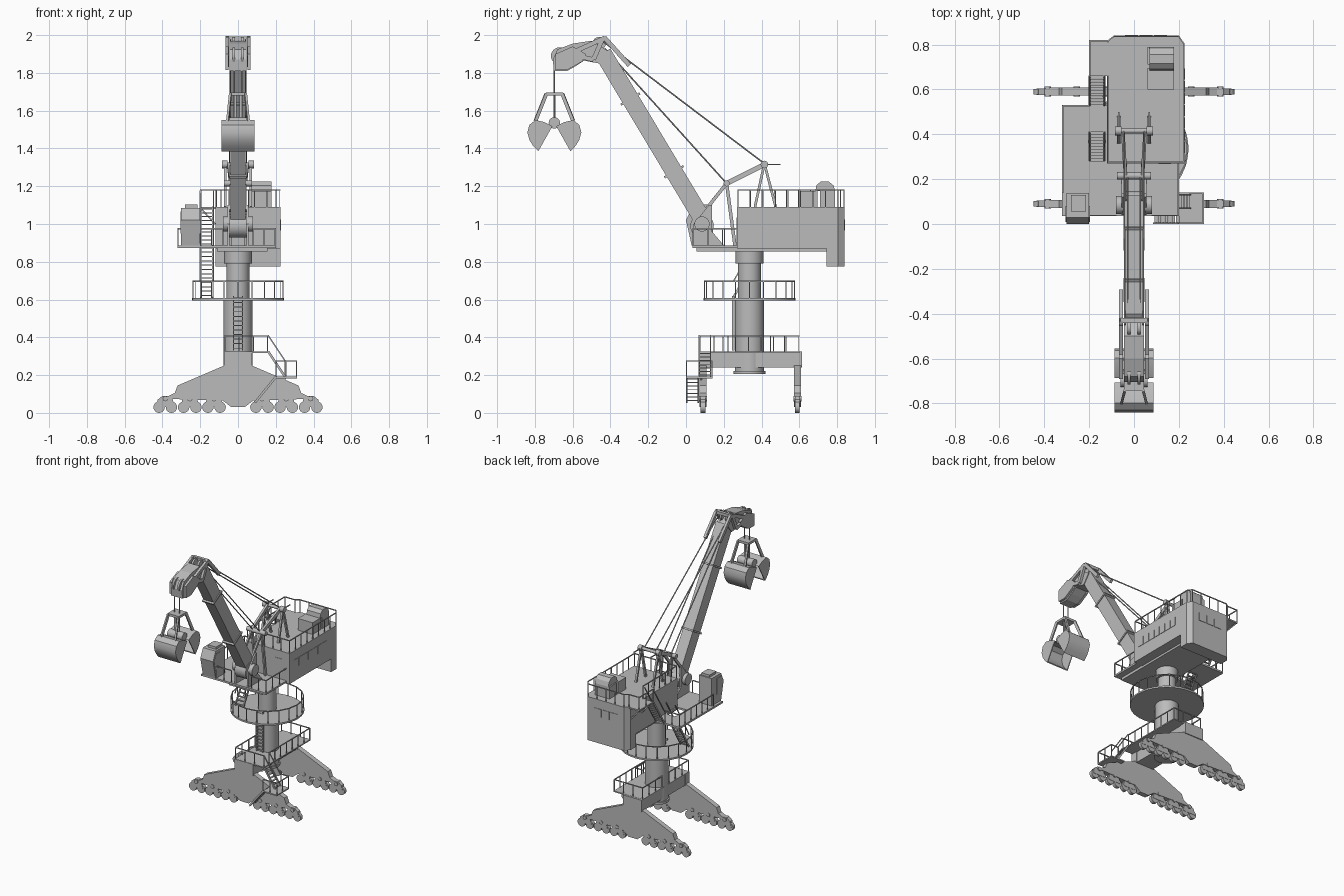
import bpy, bmesh, math
from mathutils import Vector as V, Matrix

grey = bpy.data.materials.new("plain grey")
grey.diffuse_color = (0.5, 0.5, 0.5, 1)


class Part:
    """Collects primitives into one named mesh object."""
    def __init__(self, name, smooth=True):
        self.name, self.smooth, self.bm = name, smooth, bmesh.new()

    def __enter__(self):
        return self

    def __exit__(self, *_):
        bmesh.ops.recalc_face_normals(self.bm, faces=self.bm.faces)
        me = bpy.data.meshes.new(self.name)
        self.bm.to_mesh(me)
        self.bm.free()
        me.materials.append(grey)
        ob = bpy.data.objects.new(self.name, me)
        bpy.context.collection.objects.link(ob)
        if self.smooth:
            bpy.ops.object.select_all(action='DESELECT')
            ob.select_set(True)
            bpy.context.view_layer.objects.active = ob
            bpy.ops.object.shade_smooth_by_angle(angle=math.radians(35))

    def frame(self, p, q):
        p, q = V(p), V(q)
        rot = (q - p).to_track_quat('Z', 'Y').to_matrix().to_4x4()
        return Matrix.Translation((p + q) / 2) @ rot, (q - p).length

    def box(self, x0, x1, y0, y1, z0, z1):
        m = Matrix.Translation(((x0 + x1) / 2, (y0 + y1) / 2, (z0 + z1) / 2))
        bmesh.ops.create_cube(self.bm, size=1, matrix=m @ Matrix.Diagonal((x1 - x0, y1 - y0, z1 - z0, 1)))

    def bar(self, p, q, w=0.006, h=None):
        m, n = self.frame(p, q)
        bmesh.ops.create_cube(self.bm, size=1, matrix=m @ Matrix.Diagonal((w, h or w, n, 1)))

    def cyl(self, p, q, r, n=24):
        m, d = self.frame(p, q)
        bmesh.ops.create_cone(self.bm, cap_ends=True, segments=n, radius1=r, radius2=r, depth=d, matrix=m)

    def prism(self, pts, axis, a, b):
        place = {'x': lambda u, v, t: (t, u, v), 'y': lambda u, v, t: (u, t, v), 'z': lambda u, v, t: (u, v, t)}[axis]
        lo, hi = [[self.bm.verts.new(place(u, v, t)) for u, v in pts] for t in (a, b)]
        self.bm.faces.new(lo)
        self.bm.faces.new(hi)
        for i in range(len(pts)):
            j = (i + 1) % len(pts)
            self.bm.faces.new((lo[i], lo[j], hi[j], hi[i]))

    def rail(self, pts, h=0.09, step=0.07):
        up = V((0, 0, h))
        for p, q in zip(pts, pts[1:]):
            p, q = V(p), V(q)
            self.bar(p + up, q + up)
            n = max(1, round((q - p).length / step))
            for i in range(n + 1):
                c = p.lerp(q, i / n)
                self.bar(c, c + up, 0.005)

    def stair(self, p, q, side, steps, tread=0.012):
        p, q, s = V(p), V(q), V(side)
        for k in (-1, 1):
            self.bar(p + s * k, q + s * k, 0.007, 0.012)
        for i in range(steps):
            c = p.lerp(q, (i + 0.5) / steps)
            self.bar(c - s, c + s, tread, 0.005)


CY = 0.336  # slewing axis

# Travelling legs, bogies and wheels
half = [(0.075, 0.325), (0.075, 0.25), (0.32, 0.145), (0.335, 0.105), (0.4, 0.075), (0.08, 0.065), (0.035, 0.03)]
profile = half + [(-x, z) for x, z in reversed(half)]
for tag, y in (("front", 0.09), ("rear", 0.59)):
    with Part(tag + "_leg", False) as p:
        p.prism(profile, 'y', y - 0.018, y + 0.018)
        p.box(-0.075, 0.075, y - 0.024, y + 0.024, 0.24, 0.325)
    with Part(tag + "_bogies") as p:
        for s in (-1, 1):
            for c in (0.127, 0.255, 0.385):
                p.prism([(s * c + u, v) for u, v in ((-.05, .03), (-.04, .07), (-.015, .09), (.015, .09), (.04, .07), (.05, .03))],
                        'y', y - 0.014, y + 0.014)
                p.cyl((s * c, y - 0.022, 0.075), (s * c, y + 0.022, 0.075), 0.014, 12)
                for d in (-0.0325, 0.0325):
                    p.cyl((s * c + d, y - 0.012, 0.03), (s * c + d, y + 0.012, 0.03), 0.03)

with Part("cross_beam", False) as p:
    p.box(-0.07, 0.07, 0.09, 0.59, 0.24, 0.318)
    p.box(-0.075, 0.16, 0.07, 0.6, 0.318, 0.326)

# Column
with Part("column") as p:
    for z0, z1, r in ((0.205, 0.222, 0.085), (0.222, 0.6, 0.077), (0.6, 0.79, 0.06), (0.79, 0.86, 0.073)):
        p.cyl((0, CY, z0), (0, CY, z1), r, 40)
with Part("column_ladder", False) as p:
    p.stair((0, 0.25, 0.33), (0, 0.25, 0.62), (0.024, 0, 0), 12, 0.006)

# Ring platform
with Part("ring_platform") as p:
    p.cyl((0, CY, 0.596), (0, CY, 0.608), 0.243, 48)
with Part("ring_rail", False) as p:
    p.rail([(0.238 * math.cos(a), CY + 0.238 * math.sin(a), 0.605) for a in (math.tau * i / 20 for i in range(21))], 0.092, 0.08)

# Access stairs and landing on the undercarriage
with Part("access_stairs", False) as p:
    p.box(0.2, 0.312, 0, 0.14, 0.183, 0.192)
    p.rail([(0.2, 0.003, 0.19), (0.309, 0.003, 0.19), (0.309, 0.137, 0.19), (0.25, 0.137, 0.19)], 0.085, 0.06)
    p.stair((0.09, 0.034, 0.055), (0.2, 0.034, 0.19), (0, 0.03, 0), 7)
    p.stair((0.25, 0.1, 0.19), (0.16, 0.1, 0.325), (0, 0.03, 0), 7)
    for y in (0.07, 0.13):
        p.bar((0.16, y, 0.41), (0.25, y, 0.275))
    for x in (0.1, 0.2):
        p.bar((x, 0.08, 0.1), (0.25, 0.08, 0.185), 0.01)
with Part("undercarriage_rail", False) as p:
    p.rail([(0.157, 0.13, 0.32), (0.157, 0.597, 0.32), (-0.07, 0.597, 0.32), (-0.07, 0.073, 0.32), (0.157, 0.073, 0.32)], 0.087)

# Slewing deck, with an opening for the lower stair
with Part("slewing_deck", False) as p:
    for x0, x1, y0, y1 in ((-0.32, -0.2, 0.035, 0.53), (-0.2, -0.13, 0.035, 0.28), (-0.2, -0.13, 0.41, 0.53), (-0.13, 0.2, 0.035, 0.53)):
        p.box(x0, x1, y0, y1, 0.874, 0.887)
    p.box(-0.11, 0.155, 0.055, 0.75, 0.855, 0.876)
with Part("deck_rail", False) as p:
    z = 0.885
    p.rail([(-0.2, 0.527, z), (-0.317, 0.527, z), (-0.317, 0.14, z)])
    p.rail([(-0.2, 0.038, z), (-0.08, 0.038, z)])
    p.rail([(0.08, 0.038, z), (0.197, 0.038, z), (0.197, 0.27, z)])

# Machinery house and counterweight
plan = [(-0.12, 0.27), (0.225, 0.27), (0.225, 0.805), (0.2, 0.84), (-0.09, 0.84), (-0.12, 0.805)]
with Part("machinery_house", False) as p:
    p.prism(plan, 'z', 0.87, 1.09)
with Part("counterweight", False) as p:
    p.prism([(-0.12, 0.745), (0.225, 0.745)] + plan[2:], 'z', 0.775, 0.872)
with Part("house_windows", False) as p:
    for i in range(7):
        y = 0.317 + i * 0.0545
        p.box(0.224, 0.228, y, y + 0.049, 0.966, 1.025)
    for i in range(3):
        p.box(-0.04 + i * 0.065, 0.018 + i * 0.065, 0.839, 0.843, 0.966, 1.025)
    p.box(0.11, 0.165, 0.267, 0.271, 0.975, 1.035)
with Part("side_walkway", False) as p:
    p.box(-0.2, -0.118, 0.66, 0.82, 1.08, 1.09)
    for y in (0.68, 0.8):
        p.bar((-0.195, y, 1.08), (-0.12, y, 1.0), 0.008)
with Part("roof_rail", False) as p:
    p.rail([(-0.197, 0.66, 1.09), (-0.197, 0.817, 1.09), (-0.115, 0.817, 1.09), (-0.09, 0.836, 1.09), (0.2, 0.836, 1.09),
            (0.221, 0.805, 1.09), (0.221, 0.275, 1.09), (-0.116, 0.275, 1.09), (-0.116, 0.66, 1.09)])
with Part("house_stairs", False) as p:
    for a, b, n in (((-0.165, 0.25, 0.61), (-0.165, 0.41, 0.885), 12), ((-0.165, 0.53, 0.885), (-0.165, 0.66, 1.09), 10)):
        p.stair(a, b, (0.032, 0, 0), n)
        for x in (-0.2, -0.13):
            p.bar((x, a[1], a[2] + 0.085), (x, b[1], b[2] + 0.085))
with Part("roof_units", False) as p:
    p.box(0.06, 0.178, 0.6, 0.695, 1.09, 1.175)
    p.box(0.06, 0.178, 0.71, 0.79, 1.09, 1.175)
    p.prism([(0.685, 1.175), (0.79, 1.175), (0.78, 1.205), (0.755, 1.225), (0.715, 1.225), (0.69, 1.205)], 'x', 0.07, 0.178)

# Operator cabin
with Part("cabin", False) as p:
    p.prism([(0.03, 0.887), (0.0, 1.02), (0.03, 1.085), (0.138, 1.085), (0.138, 0.887)], 'x', -0.302, -0.2)
    p.box(-0.28, -0.215, 0.055, 0.13, 1.085, 1.102)
with Part("cabin_windows", False) as p:
    for x in (-0.305, -0.201):
        p.prism([(0.022, 0.95), (0.008, 1.02), (0.03, 1.065), (0.08, 1.065), (0.08, 0.95)], 'x', x, x + 0.004)

# Boom
foot, head = V((0, 0.09, 1.02)), V((0, -0.44, 1.905))
with Part("boom", False) as p:
    p.bar(foot, head, 0.08, 0.092)
    for t in (0.29, 0.725):
        c, d = foot.lerp(head, t), (head - foot).normalized() * 0.006
        p.bar(c - d, c + d, 0.092, 0.118)
with Part("boom_foot") as p:
    for s in (-1, 1):
        p.prism([(0.04, 0.887), (0.04, 1.0), (0.065, 1.03), (0.12, 1.1), (0.138, 1.1), (0.138, 0.96), (0.2, 0.887)], 'x', s * 0.046, s * 0.056)
        p.cyl((s * 0.05, 0.085, 1.0), (s * 0.08, 0.085, 1.0), 0.04)
    p.cyl((-0.044, 0.085, 0.99), (0.044, 0.085, 0.99), 0.062, 32)

# Boom head
with Part("boom_head", False) as p:
    p.prism([(-0.7, 1.81), (-0.705, 1.87), (-0.68, 1.925), (-0.6, 1.955), (-0.5, 1.97), (-0.41, 1.915),
             (-0.46, 1.85), (-0.54, 1.865), (-0.585, 1.835), (-0.63, 1.81)], 'x', -0.045, 0.045)
    for s in (-1, 1):
        x = s * 0.057
        for a, b in (((-0.43, 1.985), (-0.62, 1.9)), ((-0.43, 1.985), (-0.3, 1.84)), ((-0.44, 1.985), (-0.49, 1.87)), ((-0.62, 1.9), (-0.49, 1.87))):
            p.bar((x, *a), (x, *b), 0.018, 0.024)
        p.prism([(-0.69, 1.815), (-0.69, 1.9), (-0.6, 1.94), (-0.53, 1.9), (-0.55, 1.86), (-0.63, 1.815)], 'x', s * 0.05, s * 0.066)
    p.bar((-0.06, -0.43, 1.982), (0.06, -0.43, 1.982), 0.022)
with Part("head_sheaves") as p:
    for x in (-0.022, 0.022):
        for y, z, r in ((-0.67, 1.89, 0.045), (-0.46, 1.955, 0.035)):
            p.cyl((x - 0.007, y, z), (x + 0.007, y, z), r)

# Support frame, rocker and luffing links
with Part("support_frame") as p:
    for s in (-1, 1):
        for y in (0.365, 0.475):
            p.bar((s * 0.068, y, 1.09), (s * 0.068, 0.415, 1.32), 0.014)
        p.bar((s * 0.038, 0.215, 1.215), (s * 0.05, 0.415, 1.315), 0.016, 0.026)
        p.bar((s * 0.038, 0.215, 1.215), (s * 0.038, 0.26, 0.88), 0.012, 0.018)
        p.bar((s * 0.038, 0.215, 1.215), (s * 0.04, 0.1, 1.07), 0.012, 0.018)
        p.bar((s * 0.068, 0.415, 1.315), (s * 0.068, 0.5, 1.315), 0.006)
        p.cyl((s * 0.055, 0.415, 1.315), (s * 0.085, 0.415, 1.315), 0.02, 16)
    p.cyl((-0.085, 0.415, 1.315), (0.085, 0.415, 1.315), 0.011, 12)
    p.cyl((-0.075, 0.215, 1.215), (0.075, 0.215, 1.215), 0.016, 16)
with Part("stay_ropes") as p:
    for s in (-1, 1):
        p.cyl((s * 0.045, 0.415, 1.32), (s * 0.04, -0.45, 1.975), 0.004, 6)
        p.cyl((s * 0.028, 0.215, 1.215), (s * 0.028, -0.43, 1.93), 0.004, 6)
        p.cyl((s * 0.02, -0.697, 1.85), (s * 0.02, -0.697, 1.53), 0.0035, 6)

# Clamshell grab
GY = -0.697
shell = [(-0.085, 1.385), (-0.112, 1.413), (-0.132, 1.445), (-0.143, 1.485), (-0.132, 1.525), (-0.1, 1.55), (-0.055, 1.54), (-0.01, 1.518)]
inner = [(-0.075 + (u + 0.075) * 0.92, 1.48 + (v - 1.48) * 0.92) for u, v in shell]
for tag, s in (("front", 1), ("rear", -1)):
    with Part(tag + "_bucket") as p:
        p.prism([(GY + s * u, v) for u, v in shell + inner[::-1]], 'x', -0.085, 0.085)
        for x in (-0.087, 0.081):
            p.prism([(GY + s * u, v) for u, v in shell], 'x', x, x + 0.006)
with Part("grab_frame") as p:
    p.cyl((-0.06, GY, 1.535), (0.06, GY, 1.535), 0.03)
    p.box(-0.045, 0.045, GY - 0.045, GY + 0.045, 1.68, 1.697)
    for sx in (-1, 1):
        for sy in (-1, 1):
            p.bar((sx * 0.04, GY + sy * 0.042, 1.69), (sx * 0.055, GY + sy * 0.1, 1.545), 0.012, 0.018)
        p.bar((sx * 0.012, GY, 1.69), (sx * 0.012, GY, 1.54), 0.01)
